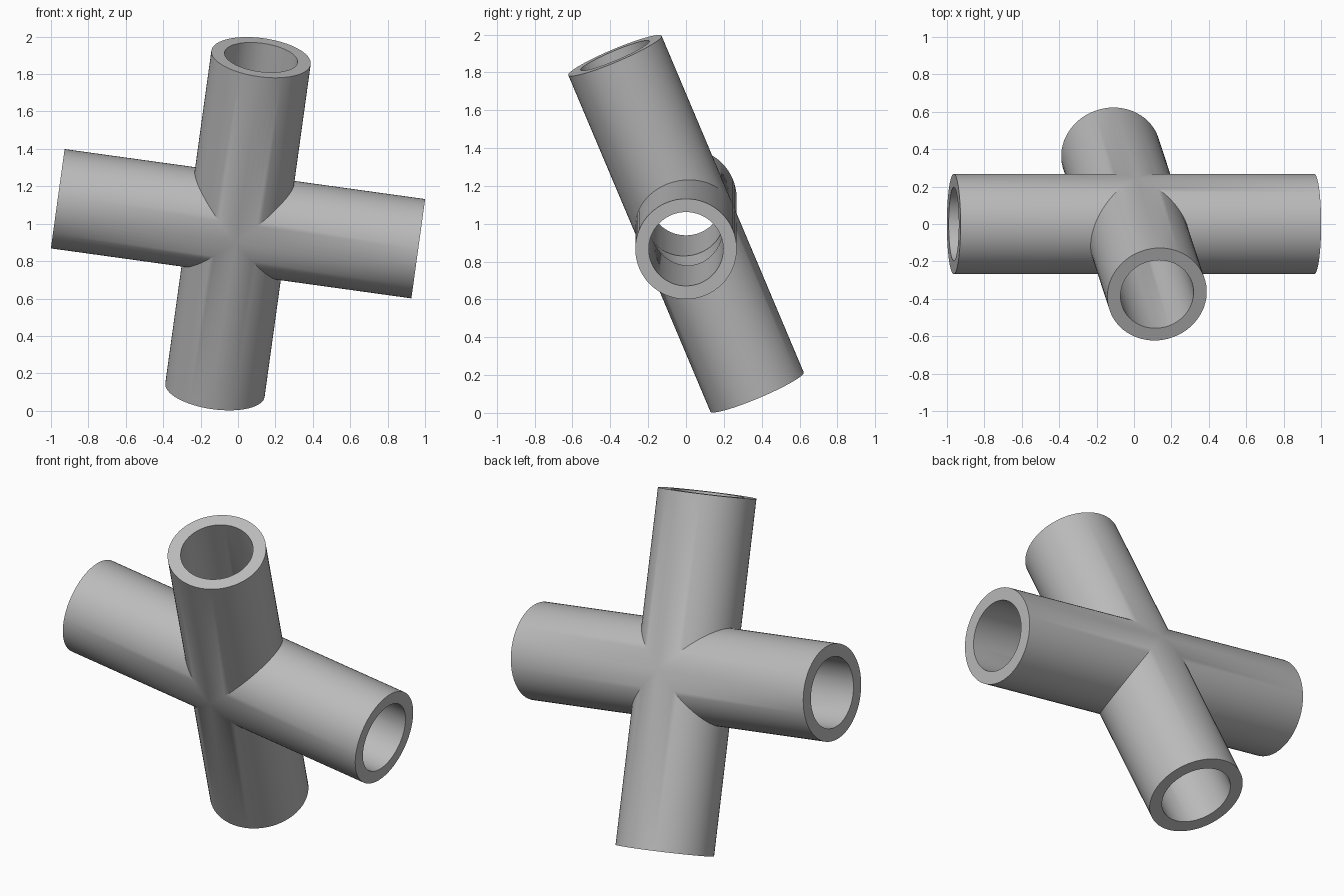
import bpy, bmesh
from math import cos, sin, pi
from mathutils import Matrix, Vector

if "Cube" in bpy.data.objects:
    bpy.data.objects.remove(bpy.data.objects["Cube"])

ARM, OUTER, INNER, SIDES = 0.973, 0.268, 0.197, 64

grey = bpy.data.materials.new("plain grey")
grey.use_nodes = True
colour = (0.5, 0.5, 0.5, 1)
grey.diffuse_color = colour
grey.node_tree.nodes["Principled BSDF"].inputs["Base Color"].default_value = colour

bm = bmesh.new()


def ring(radius, turn, mitred):
    """Loop round one arm, either at its open end or along the mitre at the crossing."""
    verts = []
    for i in range(SIDES):
        a = 2 * pi * i / SIDES
        y, z = radius * cos(a), radius * sin(a)
        verts.append(bm.verts.new(turn @ Vector((abs(z) if mitred else ARM, y, z))))
    return verts


def bridge(first, second):
    for i in range(SIDES):
        j = (i + 1) % SIDES
        bm.faces.new((first[i], first[j], second[j], second[i]))


# Four hollow arms, mitred together so both bores run right through
for quarter in range(4):
    turn = Matrix.Rotation(quarter * pi / 2, 3, 'Y')
    loops = [ring(OUTER, turn, True), ring(OUTER, turn, False),
             ring(INNER, turn, False), ring(INNER, turn, True)]
    for first, second in zip(loops, loops[1:]):
        bridge(first, second)

bmesh.ops.remove_doubles(bm, verts=bm.verts, dist=0.0001)
bmesh.ops.recalc_face_normals(bm, faces=bm.faces)

mesh = bpy.data.meshes.new("pipe_cross")
bm.to_mesh(mesh)
bm.free()
mesh.materials.append(grey)
pipe = bpy.data.objects.new("pipe_cross", mesh)
bpy.context.collection.objects.link(pipe)

# Tilt the cross into its leaning pose
along = Vector((0.963, 0, -0.1335)).normalized()
across = Vector((0.123, -0.375, 0.888)).cross(along).normalized()
up = along.cross(across)
pose = Matrix((along, across, up)).transposed().to_4x4()
pipe.matrix_world = Matrix.Translation((0, 0, 1)) @ pose

bpy.ops.object.select_all(action='DESELECT')
pipe.select_set(True)
bpy.context.view_layer.objects.active = pipe
bpy.ops.object.shade_smooth_by_angle(angle=pi / 6)
